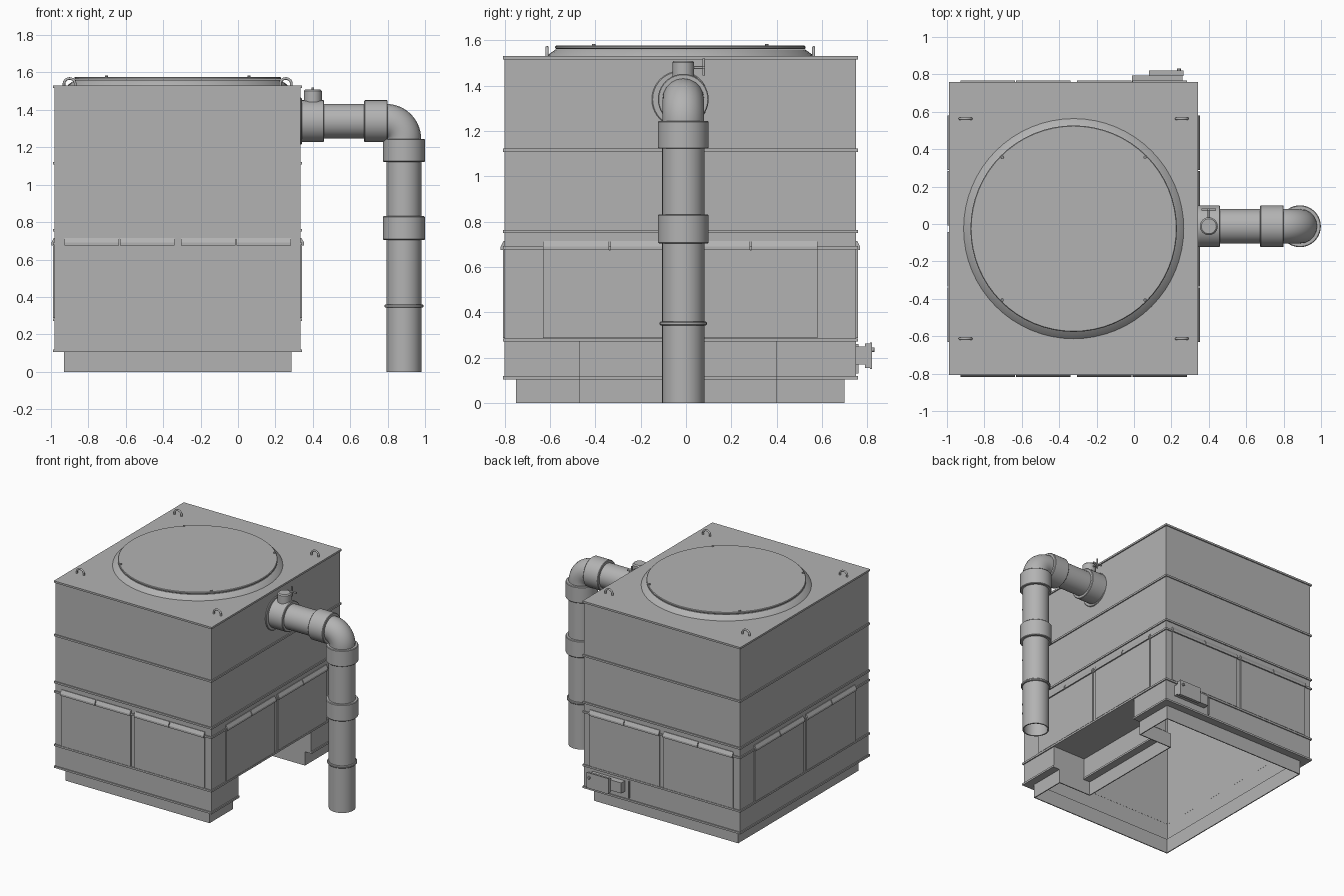
import bpy, bmesh, math
from mathutils import Matrix, Vector

cube = bpy.data.objects.get("Cube")
if cube:
    bpy.data.objects.remove(cube, do_unlink=True)

GREY = (0.45, 0.45, 0.45, 1)
mat = bpy.data.materials.new("galvanised grey")
mat.diffuse_color = GREY
mat.use_nodes = True
mat.node_tree.nodes["Principled BSDF"].inputs["Base Color"].default_value = GREY

X0, X1, Y0, Y1 = -0.98, 0.335, -0.8, 0.75      # cabinet footprint
CX, CY = (X0 + X1) / 2, (Y0 + Y1) / 2
NX, NY0, NY1 = 0.06, -0.47, 0.4                # notch in the right side
PY, PZ, PX = -0.012, 1.34, 0.887               # pipe axes


def finish(name, bm, smooth=False):
    mesh = bpy.data.meshes.new(name)
    bm.to_mesh(mesh)
    bm.free()
    mesh.materials.append(mat)
    ob = bpy.data.objects.new(name, mesh)
    bpy.context.collection.objects.link(ob)
    if smooth:
        smooth_edges(ob)
    return ob


def smooth_edges(ob):
    bpy.ops.object.select_all(action='DESELECT')
    ob.select_set(True)
    bpy.context.view_layer.objects.active = ob
    bpy.ops.object.shade_smooth_by_angle(angle=math.radians(35))


def box(name, x0, x1, y0, y1, z0, z1):
    bm = bmesh.new()
    bmesh.ops.create_cube(bm, size=1)
    for v in bm.verts:
        v.co = Vector((x0 if v.co.x < 0 else x1, y0 if v.co.y < 0 else y1,
                       z0 if v.co.z < 0 else z1))
    return finish(name, bm)


def loft(name, outline, profile, cap=False, wall=0.01):
    """Stack an outline through (grow, z) steps; thin walled."""
    bm = bmesh.new()
    rings = [[bm.verts.new((x, y, z)) for x, y in outline(g)] for g, z in profile]
    for a, b in zip(rings, rings[1:]):
        n = len(a)
        for i in range(n):
            j = (i + 1) % n
            bm.faces.new((a[i], a[j], b[j], b[i]))
    if cap:
        bm.faces.new(rings[-1])
    ob = finish(name, bm)
    mod = ob.modifiers.new("wall", 'SOLIDIFY')
    mod.thickness, mod.offset = wall, -1
    return ob


def lathe(name, profile, origin, direction=(0, 0, 1), steps=40):
    """Turn (radius, height) points about an axis."""
    bm = bmesh.new()
    vs = [bm.verts.new((r, 0, h)) for r, h in profile]
    es = [bm.edges.new(p) for p in zip(vs, vs[1:])]
    bmesh.ops.spin(bm, geom=vs + es, cent=(0, 0, 0), axis=(0, 0, 1),
                   angle=2 * math.pi, steps=steps, use_duplicate=False)
    bmesh.ops.remove_doubles(bm, verts=bm.verts, dist=1e-5)
    bmesh.ops.recalc_face_normals(bm, faces=bm.faces)
    turn = Vector((0, 0, 1)).rotation_difference(Vector(direction)).to_matrix().to_4x4()
    bm.transform(Matrix.Translation(origin) @ turn)
    return finish(name, bm, True)


def drum(name, r, h0, h1, origin, direction=(0, 0, 1), bevel=0.004, steps=40):
    return lathe(name, [(0, h0), (r - bevel, h0), (r, h0 + bevel), (r, h1 - bevel),
                        (r - bevel, h1), (0, h1)], origin, direction, steps)


def tube(name, points, radius):
    """Round bar along a path."""
    cu = bpy.data.curves.new(name, 'CURVE')
    cu.dimensions = '3D'
    cu.bevel_depth, cu.bevel_resolution, cu.use_fill_caps = radius, 8, True
    sp = cu.splines.new('POLY')
    sp.points.add(len(points) - 1)
    for p, co in zip(sp.points, points):
        p.co = (*co, 1)
    sp.use_smooth = True
    cu.materials.append(mat)
    ob = bpy.data.objects.new(name, cu)
    bpy.context.collection.objects.link(ob)


def rectangle(g):
    return [(X0 - g, Y0 - g), (X1 + g, Y0 - g), (X1 + g, Y1 + g), (X0 - g, Y1 + g)]


def notched(g):
    a, b, c, d = rectangle(g)
    return [a, b, (X1 + g, NY0), (NX + g, NY0), (NX + g, NY1), (X1 + g, NY1), c, d]


def rib(z, g=0.008, h=0.007):
    return [(0, z - h), (g, z - h), (g, z + h), (0, z + h)]


# Cabinet shell, base band with foot, and notch ceiling
loft("base_and_foot", notched, [(-0.05, 0), (-0.05, 0.105), *rib(0.112)[1:], (0, 0.272)])
loft("cabinet_shell", rectangle,
     [*rib(0.278), *rib(0.685), *rib(0.757), *rib(1.115), *rib(1.523)], cap=True)
box("notch_ceiling", NX - 0.01, X1, NY0, NY1, 0.272, 0.284)


# Access panels: two on each side, each with two sloping hood strips
def hood(name, u0, u1, place):
    bm = bmesh.new()
    section = [(0, 0.675), (0.018, 0.675), (0.018, 0.69), (0.005, 0.715), (0, 0.715)]
    ends = [[bm.verts.new(place(u, d, z)) for d, z in section] for u in (u0, u1)]
    for e in ends:
        bm.faces.new(e)
    for i in range(len(section)):
        j = (i + 1) % len(section)
        bm.faces.new((ends[0][i], ends[0][j], ends[1][j], ends[1][i]))
    bmesh.ops.recalc_face_normals(bm, faces=bm.faces)
    finish(name, bm)


sides = {
    "front": (CX, 0.605, lambda u, d, z: (u, Y0 - d, z)),
    "back": (CX, 0.605, lambda u, d, z: (u, Y1 + d, z)),
    "left": (CY, 0.605, lambda u, d, z: (X1 + d, u, z)),
    "right": (CY, 0.605, lambda u, d, z: (X0 - d, u, z)),
}
for side, (mid, half, place) in sides.items():
    for k in (0, 1):
        u0 = mid - half if k == 0 else mid + 0.017
        u1 = mid - 0.017 if k == 0 else mid + half
        a, b = place(u0, -0.002, 0.287), place(u1, 0.008, 0.675)
        lo, hi = [min(p) for p in zip(a, b)], [max(p) for p in zip(a, b)]
        box(f"{side}_panel_{k + 1}", lo[0], hi[0], lo[1], hi[1], lo[2], hi[2])
        m = (u0 + u1) / 2
        hood(f"{side}_hood_{k + 1}a", u0, m - 0.003, place)
        hood(f"{side}_hood_{k + 1}b", m + 0.003, u1, place)

# Round lid on a conical collar, with screws
lathe("lid_collar", [(0.59, 1.528), (0.585, 1.535), (0.55, 1.56), (0, 1.56)],
      (CX, CY, 0), steps=64)
drum("lid", 0.552, 1.562, 1.577, (CX, CY, 0), steps=64)
for i in range(4):
    a = math.radians(45 + 90 * i)
    drum(f"lid_screw_{i + 1}", 0.008, 1.575, 1.585,
         (CX + 0.54 * math.cos(a), CY + 0.54 * math.sin(a), 0), bevel=0.002, steps=10)

# Lifting loops near the roof corners
for i, (sx, sy) in enumerate([(-1, -1), (1, -1), (1, 1), (-1, 1)]):
    x, y = CX + sx * 0.578, CY + sy * 0.588
    arc = [(x + 0.03 * math.cos(t), y, 1.54 + 0.028 * math.sin(t))
           for t in [math.pi * k / 10 for k in range(11)]]
    tube(f"lifting_loop_{i + 1}", [(x + 0.03, y, 1.52), *arc, (x - 0.03, y, 1.52)], 0.007)

# Horizontal pipe with collars, elbow, and hollow down pipe
EAST = (1, 0, 0)
wall = (0, PY, PZ)
drum("wall_flange", 0.125, 0.33, 0.342, (0, PY - 0.014, PZ), EAST)
drum("wall_collar", 0.112, 0.33, 0.46, wall, EAST)
drum("outlet_pipe", 0.092, 0.4, 0.75, wall, EAST)
drum("elbow_collar", 0.112, 0.675, 0.8, wall, EAST)
R = PX - 0.792
bend = [(0.792 + R * math.sin(t), PY, PZ - R + R * math.cos(t))
        for t in [math.pi / 2 * k / 14 for k in range(15)]]
tube("elbow", [(0.75, PY, PZ), *bend, (PX, PY, 1.2)], 0.092)
base = (PX, PY, 0)
lathe("down_pipe", [(0, 1.1), (0.084, 1.1), (0.084, 0), (0.093, 0), (0.093, 1.2), (0, 1.2)], base)
drum("down_pipe_top_collar", 0.112, 1.122, 1.245, base)
drum("down_pipe_middle_collar", 0.112, 0.705, 0.832, base)
drum("down_pipe_ring", 0.104, 0.343, 0.36, base)

# Valve stub with a tee handle
drum("valve_stub", 0.048, 1.42, 1.51, (0.4, PY, 0), bevel=0.008, steps=24)
tube("valve_stem", [(0.4, PY, 1.48), (0.4, 0.078, 1.48)], 0.006)
tube("valve_handle", [(0.4, 0.078, 1.445), (0.4, 0.078, 1.52)], 0.006)
tube("valve_crossbar", [(0.362, 0.078, 1.48), (0.438, 0.078, 1.48)], 0.006)

# Drain box on the back
box("drain_box", -0.01, 0.26, Y1 - 0.005, 0.795, 0.17, 0.25)
box("drain_cover", 0.08, 0.265, 0.79, 0.812, 0.155, 0.262)
box("drain_plate", 0.08, 0.265, 0.812, 0.82, 0.15, 0.268)
drum("drain_knob", 0.01, 0.815, 0.832, (0.24, 0, 0.235), (0, 1, 0), bevel=0.002, steps=12)
box("drain_stop", -0.052, -0.044, Y1 - 0.002, Y1 + 0.01, 0.13, 0.26)
